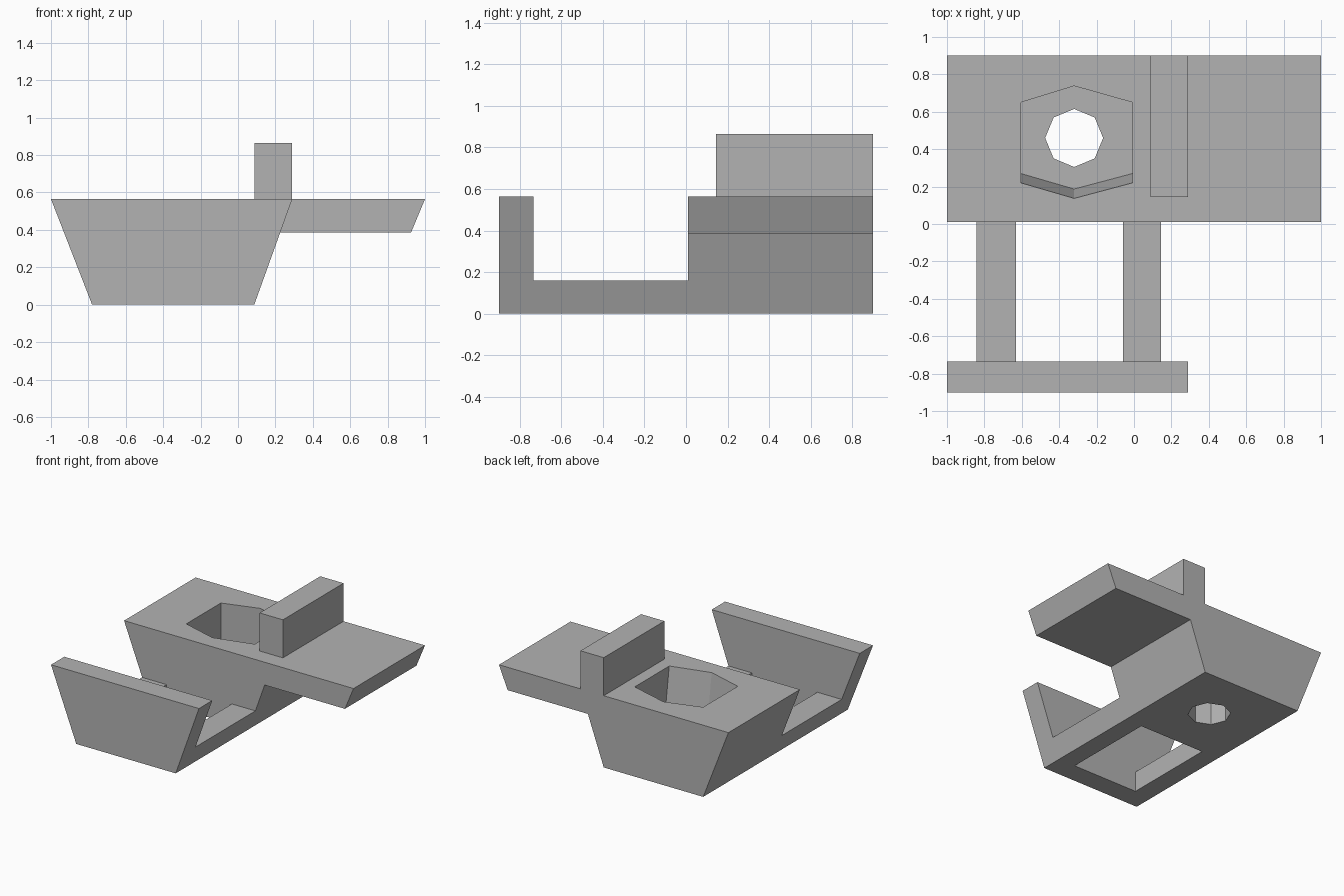
import bpy, bmesh
from math import cos, sin, pi

cube = bpy.data.objects.get("Cube")
if cube:
    bpy.data.objects.remove(cube, do_unlink=True)

grey = bpy.data.materials.new("plain grey")
grey.use_nodes = True
colour = (0.45, 0.45, 0.45, 1)
grey.diffuse_color = colour
grey.node_tree.nodes["Principled BSDF"].inputs["Base Color"].default_value = colour

TOP, ARM_TOP, FLOOR = 0.565, 0.16, 0.22      # deck, arm and pocket floor heights
FRONT, PLATE, BLOCK, BACK = -0.9, -0.735, 0.01, 0.9


def loft(name, ring_a, ring_b):
    """Closed solid between two matching rings of points."""
    bm = bmesh.new()
    a = [bm.verts.new(p) for p in ring_a]
    b = [bm.verts.new(p) for p in ring_b]
    bm.faces.new(a)
    bm.faces.new(b)
    for i in range(len(a)):
        j = (i + 1) % len(a)
        bm.faces.new((a[i], a[j], b[j], b[i]))
    bmesh.ops.recalc_face_normals(bm, faces=bm.faces)
    mesh = bpy.data.meshes.new(name)
    bm.to_mesh(mesh)
    bm.free()
    mesh.materials.append(grey)
    obj = bpy.data.objects.new(name, mesh)
    bpy.context.collection.objects.link(obj)
    return obj


def prism(name, profile, y0, y1):
    return loft(name, [(x, y0, z) for x, z in profile], [(x, y1, z) for x, z in profile])


def box(name, x0, x1, y0, y1, z0, z1):
    return prism(name, [(x0, z0), (x1, z0), (x1, z1), (x0, z1)], y0, y1)


def combine(target, tool, operation):
    """Apply a boolean and remove the tool object."""
    tool.hide_render = True
    mod = target.modifiers.new(tool.name, "BOOLEAN")
    mod.operation, mod.object, mod.solver = operation, tool, "EXACT"
    bpy.context.view_layer.objects.active = target
    bpy.ops.object.modifier_apply(modifier=mod.name)
    bpy.data.objects.remove(tool, do_unlink=True)


# Tapered hull running the whole length
body = prism("bracket_body", [(-1, TOP), (-0.78, 0), (0.087, 0), (0.29, TOP)], FRONT, BACK)

# Side shelf and upright rib on the rear block
shelf = prism("side_shelf", [(0.1, TOP), (0.1, 0.385), (0.925, 0.385), (1, TOP)], BLOCK, BACK)
rib = box("upright_rib", 0.087, 0.29, 0.145, BACK, 0.45, 0.865)

# Open gap above the arms, then the window between them
gap = box("gap_cutter", -1.2, 0.6, PLATE, BLOCK, ARM_TOP, 1)
window = box("window_cutter", -0.63, -0.06, PLATE, BLOCK, -0.2, 0.4)
combine(body, gap, "DIFFERENCE")
combine(body, window, "DIFFERENCE")
combine(body, shelf, "UNION")
combine(body, rib, "UNION")


# Six-sided pocket with a sloping front wall
def hexagon(z, slope):
    shift = slope * (z - FLOOR) / (TOP - FLOOR)
    west, mid, east = -0.605, -0.32, -0.008
    return [(mid, 0.738, z), (west, 0.65, z), (west, 0.27 - shift, z),
            (mid, 0.187 - shift, z), (east, 0.27 - shift, z), (east, 0.65, z)]


combine(body, loft("pocket_cutter", hexagon(FLOOR, 0.05), hexagon(TOP + 0.1, 0.05)), "DIFFERENCE")

# Eight-sided hole through the pocket floor
ring = [(-0.32 + 0.155 * cos(i * pi / 4), 0.46 + 0.155 * sin(i * pi / 4)) for i in range(8)]
hole = loft("hole_cutter", [(x, y, -0.1) for x, y in ring], [(x, y, 0.4) for x, y in ring])
combine(body, hole, "DIFFERENCE")
